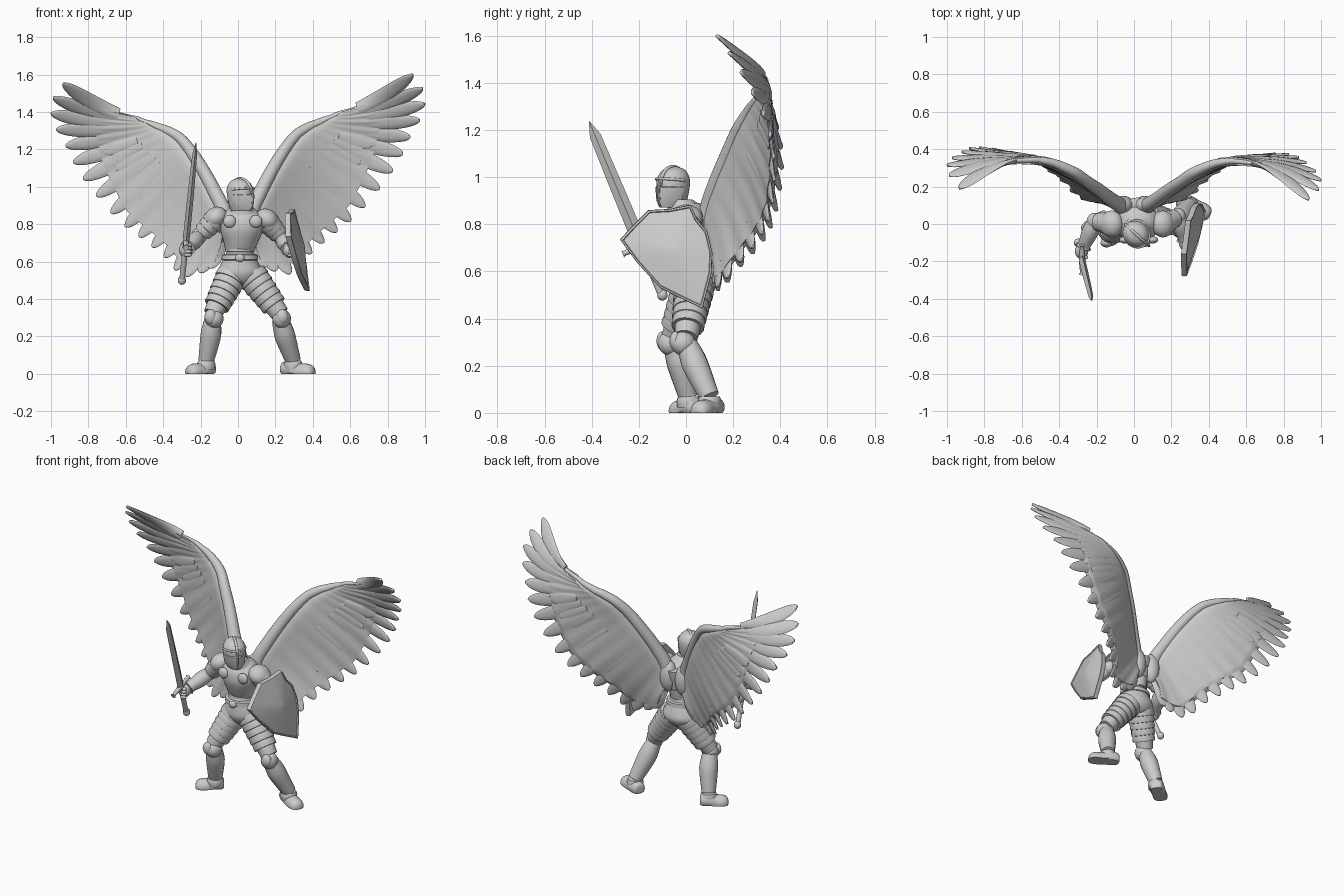
import bpy, bmesh, math
from math import sin, cos, pi, sqrt
from mathutils import Vector, Matrix

if "Cube" in bpy.data.objects:
    bpy.data.objects.remove(bpy.data.objects["Cube"])

stone = bpy.data.materials.new("plain grey")
stone.use_nodes = True
stone.diffuse_color = (0.6, 0.6, 0.6, 1)
stone.node_tree.nodes["Principled BSDF"].inputs["Base Color"].default_value = (0.6, 0.6, 0.6, 1)
parts = []


def finish(name, bm):
    bmesh.ops.recalc_face_normals(bm, faces=bm.faces)
    mesh = bpy.data.meshes.new(name)
    bm.to_mesh(mesh)
    bm.free()
    mesh.materials.append(stone)
    obj = bpy.data.objects.new(name, mesh)
    bpy.context.collection.objects.link(obj)
    parts.append(obj)
    return obj


def catmull(pts, t):
    """Smooth point on a path; whole values of t fall on the control points."""
    i = max(0, min(int(t), len(pts) - 2))
    f = t - i
    quad = [pts[max(0, min(len(pts) - 1, i + k))] for k in (-1, 0, 1, 2)]
    return tuple(0.5 * (2 * b + (c - a) * f + (2 * a - 5 * b + 4 * c - d) * f * f
                        + (3 * b - a - 3 * c + d) * f ** 3) for a, b, c, d in zip(*quad))


def loft(name, rings):
    bm = bmesh.new()
    loops = [[bm.verts.new(p) for p in ring] for ring in rings]
    count = len(loops[0])
    for low, high in zip(loops, loops[1:]):
        for k in range(count):
            m = (k + 1) % count
            bm.faces.new((low[k], low[m], high[m], high[k]))
    bm.faces.new(loops[0])
    bm.faces.new(loops[-1])
    return finish(name, bm)


def tube(name, pts, steps=4, sides=18, floor=False, ref=(0.2, 1, 0.1)):
    """Round limb through (x, y, z, radius) points."""
    samples = [catmull(pts, i / steps) for i in range((len(pts) - 1) * steps + 1)]
    rings = []
    for i, s in enumerate(samples):
        d = Vector(samples[min(i + 1, len(samples) - 1)][:3]) - Vector(samples[max(i - 1, 0)][:3])
        e = d.cross(Vector(ref)).normalized()
        f = d.cross(e).normalized()
        ring = [Vector(s[:3]) + s[3] * (e * cos(2 * pi * k / sides) + f * sin(2 * pi * k / sides))
                for k in range(sides)]
        if floor:
            for p in ring:
                p.z = max(p.z, 0)
        rings.append(ring)
    return loft(name, rings)


def banded(name, a, b, ra, rb, count):
    """Overlapping armour bands between two points."""
    pts = []
    for i in range(count):
        for f, flare in ((0.02, 0.96), (0.75, 1.03), (0.98, 1.01)):
            t = (i + f) / count
            pts.append((*Vector(a).lerp(Vector(b), t), (ra + (rb - ra) * t) * flare))
    return tube(name, pts, steps=1)


def column(name, rows, steps=4, sides=32):
    """Upright oval body through (z, centre x, centre y, half width, half depth) rows."""
    rows = [catmull(rows, i / steps) for i in range((len(rows) - 1) * steps + 1)]
    return loft(name, [[(x + w * cos(2 * pi * k / sides), y + d * sin(2 * pi * k / sides), z)
                        for k in range(sides)] for z, x, y, w, d in rows])


def ball(name, at, size, tilt=0):
    bm = bmesh.new()
    bmesh.ops.create_uvsphere(bm, u_segments=24, v_segments=14, radius=1)
    bm.transform(Matrix.Translation(at) @ Matrix.Rotation(tilt, 4, 'Y') @ Matrix.Diagonal((*size, 1)))
    return finish(name, bm)


# Torso, belt and skirt
column("breastplate", [(0.655, .01, .02, .078, .068), (0.70, .015, .01, .09, .08), (0.77, .02, 0, .115, .095),
                       (0.83, .02, .005, .118, .095), (0.87, .02, .01, .085, .075), (0.89, .02, 0, .06, .055)])
banded("belly_bands", (.01, .02, .69), (.01, .02, .58), .07, .085, 3)
column("belt", [(0.605, .01, .02, .085, .08), (0.61, .01, .02, .098, .09),
                (0.635, .01, .02, .096, .088), (0.64, .01, .02, .08, .075)], 1)
ball("belt_buckle", (.01, -.07, .62), (.025, .015, .022))
column("hip_skirt", [(0.475, .01, .03, .04, .05), (0.495, .01, .03, .085, .075), (0.535, .01, .03, .118, .095),
                     (0.58, .01, .025, .105, .09), (0.62, .01, .02, .085, .08)])
banded("back_plate", (.015, .07, .86), (.012, .05, .66), .075, .05, 3)
column("collar", [(0.85, .02, 0, .085, .08), (0.885, .02, -.01, .066, .066),
                  (0.905, .015, -.03, .058, .056), (0.9, .015, -.03, .045, .045)], 1)
for x in (-.045, .095):
    ball("chest_roundel", (x, -.085, .815), (.034, .02, .034))

# Helmet, turned toward the shield
place = Matrix.Translation((.012, -.055, 0)) @ Matrix.Rotation(math.radians(48), 4, 'Z')
head = [
    column("helmet", [(.87, 0, 0, .045, .05), (.90, 0, 0, .056, .062), (.95, 0, 0, .066, .074),
                      (.995, 0, .002, .066, .073), (1.03, 0, .006, .045, .05), (1.044, 0, .008, .012, .015)]),
    tube("brow_band", [(.066 * cos(a), -.075 * sin(a), .985 + .008 * sin(a), .006)
                       for a in [pi * k / 12 for k in range(13)]], 1, 10, ref=(0, 0, 1)),
    tube("helmet_crest", [(0, .08 * cos(a), .965 + .079 * sin(a), .008)
                          for a in [pi * k / 14 for k in range(15)]], 1, 10, ref=(1, 0, 0)),
    loft("visor", [[(-w, -.01, z), (-w * .8, -.05, z), (0, -d, z), (w * .8, -.05, z), (w, -.01, z)]
                   for z, w, d in ((.87, .04, .07), (.90, .062, .09), (.955, .07, .096), (.96, .064, .083))]),
    tube("nose_guard", [(0, -.08, .99, .007), (0, -.093, .95, .007), (0, -.087, .9, .006)], 2, 8, ref=(1, 0, 0)),
]
for obj in head:
    obj.data.transform(place)

# Legs
for side, hip, knee, shin, ankle, heel, toe in (
        ("left", (.07, .035, .53), (.225, 0, .32), (.255, .045, .19), (.295, .1, .07), (.275, .115), (.37, .065)),
        ("right", (-.03, .025, .53), (-.135, -.055, .32), (-.148, -.02, .19), (-.17, .01, .07), (-.165, .025), (-.24, -.03))):
    k = Vector(knee)
    banded(side + "_thigh_bands", hip, k.lerp(Vector(hip), .2), .086, .068, 5)
    tube(side + "_thigh", [(*hip, .075), (*k, .05)])
    low = k + Vector((0, .005, -.03))
    tube(side + "_greave", [(*low, .044), (*low.lerp(Vector(shin), .5), .053), (*shin, .055), (*ankle, .042)])
    tube(side + "_boot_cuff", [(*ankle, .043), (ankle[0], ankle[1], .05, .05), (ankle[0], ankle[1], .02, .046)], 2)
    ball(side + "_knee_guard", k + Vector((.008, -.012, -.025)), (.05, .052, .052))
    ball(side + "_knee_point", k + Vector((.012 if side == "left" else -.012, -.045, -.015)), (.032, .025, .04))
    h, t = Vector(heel), Vector(toe)
    foot = [(*h.lerp(t, f), z, r) for f, z, r in ((-.42, .025, .01), (-.35, .025, .036), (.1, .025, .046),
                                                   (.55, .014, .044), (1, .008, .046), (1.3, .008, .034), (1.4, .008, .008))]
    tube(side + "_foot", foot, 3, floor=True, ref=(0, 0, 1))

# Arms with layered shoulder guards
for side, shoulder, elbow, hand in (("left", (.155, 0, .815), (.235, .04, .725), (.275, -.1, .66)),
                                    ("right", (-.12, 0, .825), (-.21, .015, .735), (-.28, -.145, .662))):
    s, e, h = Vector(shoulder), Vector(elbow), Vector(hand)
    lean = .6 if side == "left" else -.6
    ball(side + "_shoulder_guard", s + Vector((0, 0, .01)), (.066, .072, .055), lean)
    banded(side + "_arm_bands", s, s.lerp(e, .8), .064, .048, 3)
    tube(side + "_upper_arm", [(*s, .046), (*e, .04)])
    ball(side + "_elbow_guard", e, (.043, .045, .043))
    tube(side + "_forearm", [(*e, .036), (*e.lerp(h, .35), .045), (*e.lerp(h, .8), .034), (*e.lerp(h, .86), .043)])
    ball(side + "_fist", h, (.036, .042, .04))
    for i in range(4):
        ball(side + "_finger", h + Vector((.012, -.034, .027 - i * .018)), (.022, .013, .01))

# Sword
pommel, tip = Vector((-.3, -.1, .49)), Vector((-.225, -.41, 1.235))
across = Vector((0, -.92, -.38))
flat = (tip - pommel).cross(across).normalized()
loft("sword_blade", [[c + across * w, c + flat * h, c - across * w, c - flat * h]
                     for c, w, h in ((pommel.lerp(tip, f), w, h) for f, w, h in
                                     ((.3, .03, .018), (.6, .028, .017), (.92, .024, .013), (1, .002, .002)))])
guard = pommel.lerp(tip, .29)
tube("sword_guard", [(*(guard + across * f), r) for f, r in ((-.085, .016), (-.07, .011), (0, .016), (.07, .011), (.085, .016))],
     3, 12, ref=(1, 0, 0))
tube("sword_grip", [(*pommel, .015), (*guard, .015)], ref=(1, 0, 0))
ball("sword_pommel", pommel + Vector((0, 0, .01)), (.022, .022, .024))

# Shield: curved outline with raised rim and ridged face
outline = [(-.28, .735), (-.235, .785), (-.16, .86), (-.07, .865), (.02, .882), (.045, .825), (.09, .77),
           (.112, .68), (.108, .59), (.07, .442), (-.02, .485), (-.11, .53), (-.21, .64)]
mid_y, mid_z = -.05, .69


def shield_ring(scale, lift):
    ring = []
    for y, z in outline:
        y, z = mid_y + (y - mid_y) * scale, mid_z + (z - mid_z) * scale
        ring.append((.443 + .153 * y - .166 * z + lift, y, z))
    return ring


loft("shield", [shield_ring(s, l) for s, l in ((.1, .005), (.9, -.022), (.98, -.025), (1, -.012), (.99, .004),
                                               (.95, .006), (.93, 0), (.5, .016), (.04, .034))])
tube("shield_strap", [(.3, .02, .72, .02), (.33, -.05, .69, .02)])

# Wings: leading edge and feather tip curves, from the body outward
edge = [(.06, .09, .76), (.075, .1, .87), (.12, .13, .97), (.185, .18, 1.095), (.25, .225, 1.2), (.31, .27, 1.275),
        (.37, .3, 1.315), (.42, .32, 1.337), (.46, .33, 1.355), (.5, .335, 1.37), (.54, .335, 1.39)]
tips = [(.13, .11, .58), (.29, .14, .535), (.4, .24, .65), (.52, .32, .75), (.64, .36, .85), (.76, .375, .99),
        (.86, .365, 1.13), (.92, .33, 1.26), (.985, .265, 1.385), (1.0, .2, 1.5), (.935, .13, 1.6)]
last = len(edge) - 1


def wing(side, sign):
    def place(p):
        if sign < 0:
            return Vector((-p.x, p.y + .08 * p.x ** 4, p.z - .05 * p.x))
        return p

    def at(t, u):
        """Surface point; outer feathers sweep back and sag in the middle."""
        p = Vector(catmull(edge, t)).lerp(Vector(catmull(tips, t)), u)
        arch, outer = sin(pi * min(u, 1)), (t / last) ** 4
        p.y += arch * (.015 + .04 * outer)
        p.z -= arch * .03 * outer
        return p

    def frame(t, u):
        """Point, spanwise direction and normal on the wing surface."""
        along = (at(t, u + .02) - at(t, u - .02)).normalized()
        span = at(min(t + .1, last), u) - at(max(t - .1, 0), u)
        span = (span - along * span.dot(along)).normalized()
        return at(t, u), span, along.cross(span)

    def feather(name, t, start, end, half, lift=0):
        rings = []
        for i in range(19):
            s = sin(pi / 2 * i / 18)
            c, span, normal = frame(t, start + (end - start) * s)
            w = half * (.75 + .25 * sin(pi * s)) * sqrt(max(.004, 1 - s ** 9))
            h = .015 * (1 - .5 * s)
            c += normal * lift * (1 - .5 * s)
            rings.append([place(c + span * w * cos(a) + normal * h * sin(a))
                          for a in [pi * k / 5 for k in range(10)]])
        loft(name, rings)

    # Fleshy panel, thick at the leading edge
    rings = []
    for i in range(81):
        t = last * i / 80
        reach = .87 - .42 * max(0, (t - 4) / 6)
        steps = [k / 16 for k in range(17)]
        ring = []
        for face, order in ((1, steps), (-1, steps[-2:0:-1])):
            for s in order:
                c, span, normal = frame(t, s * reach)
                thick = .036 * sqrt(min(1, s / .1)) * (1 - .7 * s) * (1 - .03 * t)
                thick += .003 * s * sin(2 * pi * t / .7)
                ring.append(place(c + normal * face * thick))
        rings.append(ring)
    loft(side + "_wing_panel", rings)
    bone = [place(Vector(p)) for p in edge] + [place(at(last, u)) for u in (.2, .4, .6)]
    tube(side + "_wing_edge", [(*p, .044 - .003 * i) for i, p in enumerate(bone)], 5)
    ball(side + "_wing_root", (sign * .055, .1, .8), (.055, .05, .1))

    # Long flight feathers and low rows of short coverts on each face
    for i in range(17):
        t = .2 + (last - .2) * (i / 16) ** 1.25
        feather(side + "_flight_feather", t, .25, 1, .046 - .0004 * t)
    for row, (start, end) in enumerate(((.3, .76), (.12, .52))):
        for i in range(14):
            t = .3 + (last - 3.5) * (i + row / 2) / 14
            for lift in (-.01, .01):
                feather(side + "_covert_feather", t, start, end - .015 * t, .044, lift)


wing("left", 1)
wing("right", -1)

# Smooth shading with crisp armour edges
bpy.ops.object.select_all(action='DESELECT')
for obj in parts:
    obj.select_set(True)
bpy.context.view_layer.objects.active = parts[0]
bpy.ops.object.shade_smooth_by_angle(angle=math.radians(40))
